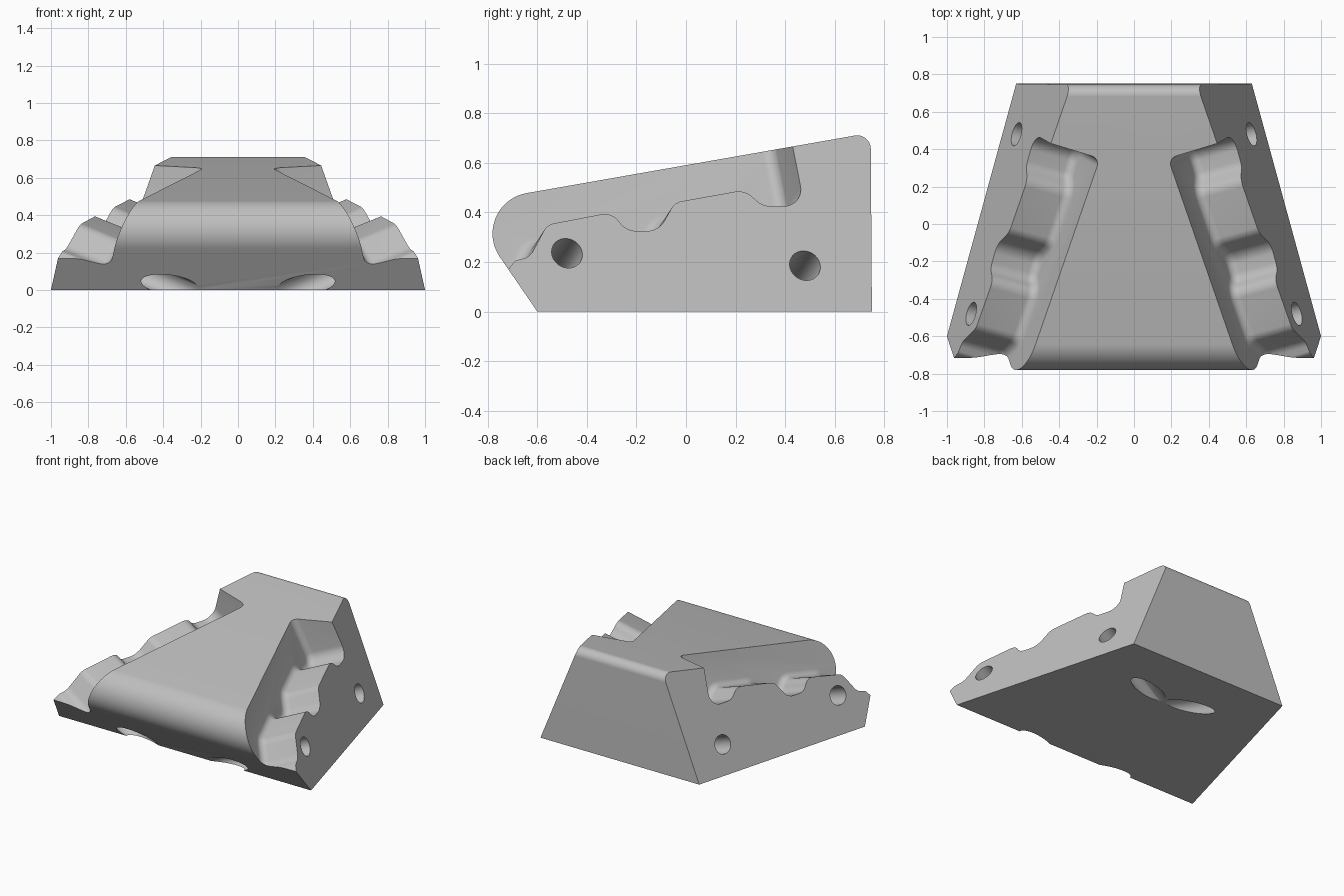
import bpy, bmesh, math
from mathutils import Vector, Matrix

cube = bpy.data.objects.get("Cube")
if cube:
    bpy.data.objects.remove(cube)

grey = bpy.data.materials.new("light_grey")
grey.use_nodes = True
colour = (0.52, 0.52, 0.52, 1)
grey.diffuse_color = colour
grey.node_tree.nodes["Principled BSDF"].inputs["Base Color"].default_value = colour

# Slanted side plane: the body narrows with depth and with height
SLOPE_Y, SLOPE_Z = 0.274, 0.41
NORMAL = Vector((1, SLOPE_Y, SLOPE_Z)).normalized()


def on_side(y, z):
    return Vector((1 - SLOPE_Y * (y + 0.6) - SLOPE_Z * z, y, z))


def rounded(corners, steps=10):
    """Polygon of (y, z, radius) corners, with each corner rounded to an arc."""
    out = []
    for i, (y, z, r) in enumerate(corners):
        p = Vector((y, z))
        a = Vector(corners[i - 1][:2]) - p
        b = Vector(corners[(i + 1) % len(corners)][:2]) - p
        if r == 0:
            out.append(p)
            continue
        half = a.angle(b) / 2
        cut = min(r / math.tan(half), 0.49 * min(a.length, b.length))
        r = cut * math.tan(half)
        centre = p + (a.normalized() + b.normalized()).normalized() * r / math.sin(half)
        start = p + a.normalized() * cut - centre
        end = p + b.normalized() * cut - centre
        sweep = math.atan2(start.x * end.y - start.y * end.x, start.dot(end))
        for k in range(steps + 1):
            out.append(centre + Matrix.Rotation(sweep * k / steps, 2) @ start)
    return out


def loft(name, rings):
    """Closed solid through a list of equal rings."""
    bm = bmesh.new()
    rows = [[bm.verts.new(p) for p in ring] for ring in rings]
    n = len(rows[0])
    for lower, upper in zip(rows, rows[1:]):
        for i in range(n):
            j = (i + 1) % n
            bm.faces.new((lower[i], lower[j], upper[j], upper[i]))
    bm.faces.new(rows[0])
    bm.faces.new(rows[-1])
    bmesh.ops.recalc_face_normals(bm, faces=bm.faces)
    mesh = bpy.data.meshes.new(name)
    bm.to_mesh(mesh)
    bm.free()
    obj = bpy.data.objects.new(name, mesh)
    mesh.materials.append(grey)
    bpy.context.collection.objects.link(obj)
    return obj


def mirrored(points, side):
    return [Vector((p.x * side, p.y, p.z)) for p in points]


# Wedge body with a round nose
profile = rounded([(-0.6, 0, 0), (-0.897, 0.433, 0.19), (0.745, 0.721, 0.055), (0.75, 0, 0)], 20)
right = [on_side(*p) for p in profile]
body = loft("wedge_body", [right, mirrored(right, -1)])

# Wavy finger recess, with a fillet where its floor meets the inner wall
wave = rounded([
    (-0.95, 0, 0), (-0.8, 0.06, 0), (-0.69, 0.205, 0.03), (-0.63, 0.22, 0.06),
    (-0.56, 0.35, 0.06), (-0.3, 0.4, 0.07), (-0.24, 0.325, 0.08), (-0.11, 0.325, 0.08),
    (-0.045, 0.44, 0.06), (0.235, 0.49, 0.08), (0.31, 0.425, 0.08), (0.478, 0.425, 0.08),
    (0.4, 0.82, 0), (0.4, 1, 0), (-0.95, 1, 0)])
rim = [on_side(*p) for p in wave]
inward = []
for i, p in enumerate(rim):
    tangent = rim[(i + 1) % len(rim)] - rim[i - 1]
    inward.append(NORMAL.cross(tangent).normalized())
DEPTH, FILLET = 0.26, 0.045


def recess_ring(depth, inset):
    return [p - NORMAL * depth + d * inset for p, d in zip(rim, inward)]


rings = [recess_ring(-0.15, 0)]
for k in range(9):
    t = k / 8 * math.pi / 2
    rings.append(recess_ring(DEPTH - FILLET * (1 - math.sin(t)), FILLET * (1 - math.cos(t))))

cutters = []
for side in (1, -1):
    cutters.append(loft("recess_cutter", [mirrored(r, side) for r in rings]))

# Slanted bores, from the side faces out through the base and nose
turn = NORMAL.to_track_quat('Z', 'Y')
for y, z, length in ((-0.48, 0.235, 0.95), (0.48, 0.185, 0.8)):
    circle = []
    for k in range(40):
        a = math.tau * k / 40
        circle.append(on_side(y, z) + turn @ Vector((math.cos(a), math.sin(a), 0)) * 0.064)
    ends = [[p + NORMAL * 0.1 for p in circle], [p - NORMAL * length for p in circle]]
    for side in (1, -1):
        cutters.append(loft("bore_cutter", [mirrored(e, side) for e in ends]))

# Cut, then drop the cutters
bpy.ops.object.select_all(action='DESELECT')
bpy.context.view_layer.objects.active = body
body.select_set(True)
for cutter in cutters:
    cutter.hide_render = True
    cut = body.modifiers.new("cut", 'BOOLEAN')
    cut.operation = 'DIFFERENCE'
    cut.solver = 'EXACT'
    cut.object = cutter
    bpy.ops.object.modifier_apply(modifier=cut.name)
    bpy.data.objects.remove(cutter)

bpy.ops.object.shade_smooth_by_angle(angle=math.radians(30))
